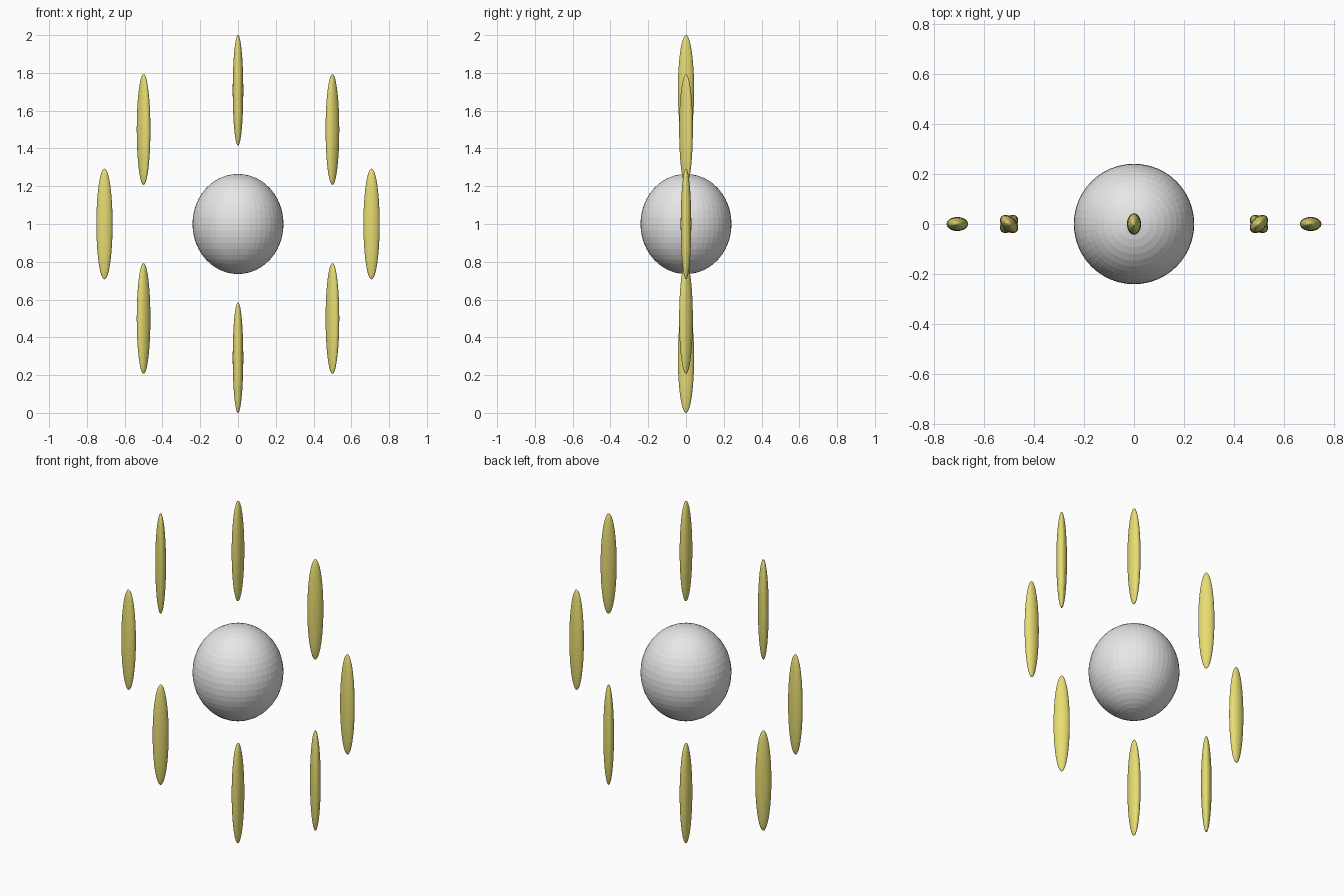
import bpy
from math import cos, sin, radians

cube = bpy.data.objects.get("Cube")
if cube:
    bpy.data.objects.remove(cube, do_unlink=True)


def make_material(name, rgb):
    mat = bpy.data.materials.new(name)
    mat.use_nodes = True
    color = (*rgb, 1.0)
    mat.diffuse_color = color
    mat.node_tree.nodes["Principled BSDF"].inputs["Base Color"].default_value = color
    return mat


def ellipsoid(name, location, radii, turn, mat):
    bpy.ops.mesh.primitive_uv_sphere_add(
        segments=48, ring_count=24, radius=1, location=location, rotation=(0, 0, turn))
    obj = bpy.context.object
    obj.name = name
    obj.scale = radii
    obj.data.materials.append(mat)
    bpy.ops.object.shade_flat()
    return obj


grey = make_material("light grey", (0.8, 0.8, 0.8))
yellow = make_material("soft yellow", (0.8, 0.72, 0.17))

# Central ball, slightly taller than wide
ellipsoid("center_ball", (0, 0, 1), (0.241, 0.241, 0.265), 0, grey)

# Ring of upright petals, each twisted by its own ring angle
RING = 0.707
for i in range(8):
    a = radians(45 * i)
    ellipsoid(f"petal_{i + 1}", (RING * cos(a), 0, 1 + RING * sin(a)),
              (0.043, 0.028, 0.293), a, yellow)
